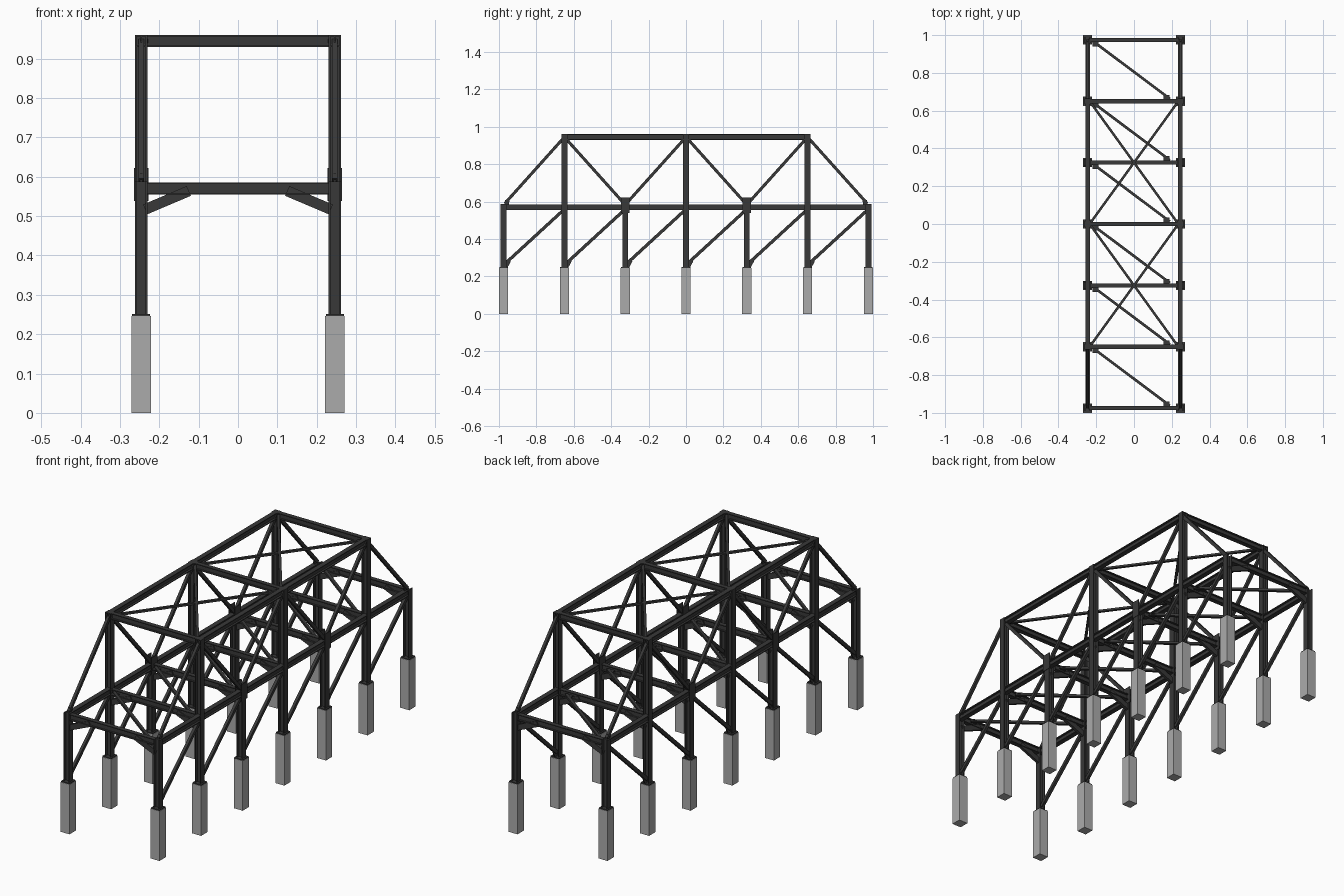
import bpy, bmesh
from mathutils import Vector

cube = bpy.data.objects.get("Cube")
if cube:
    bpy.data.objects.remove(cube, do_unlink=True)


def material(name, value):
    m = bpy.data.materials.new(name)
    m.use_nodes = True
    color = (value, value, value, 1)
    m.diffuse_color = color
    m.node_tree.nodes["Principled BSDF"].inputs["Base Color"].default_value = color
    return m


STEEL = material("dark steel", 0.04)
CONCRETE = material("grey concrete", 0.41)


def box_profile(w, d):
    return [(-w / 2, -d / 2), (w / 2, -d / 2), (w / 2, d / 2), (-w / 2, d / 2)]


def i_profile(w, d, t=0.004):
    # Flanges at both ends of the depth, joined by a thin web
    h, e, k = w / 2, d / 2, t / 2
    f = e - t
    half = [(k, -f), (h, -f), (h, -e), (-h, -e), (-h, -f), (-k, -f)]
    return half + [(-u, -v) for u, v in half]


def build(name, members, profile, depth_axis, mat):
    """Sweep one section along every (start, end) member."""
    bm = bmesh.new()
    for a, b in members:
        a, b = Vector(a), Vector(b)
        along = (b - a).normalized()
        side = along.cross(Vector(depth_axis)).normalized()
        depth = side.cross(along)
        rings = [[bm.verts.new(p + side * u + depth * v) for u, v in profile]
                 for p in (a, b)]
        n = len(profile)
        for i in range(n):
            j = (i + 1) % n
            bm.faces.new((rings[0][i], rings[0][j], rings[1][j], rings[1][i]))
        bm.faces.new(rings[0][::-1])
        bm.faces.new(rings[1])
    bmesh.ops.recalc_face_normals(bm, faces=bm.faces)
    mesh = bpy.data.meshes.new(name)
    bm.to_mesh(mesh)
    bm.free()
    mesh.materials.append(mat)
    obj = bpy.data.objects.new(name, mesh)
    bpy.context.collection.objects.link(obj)
    return obj


X, BAY = 0.246, 0.325
SIDES = (-X, X)
DECK, TOP = 0.57, 0.945
frames = [BAY * i for i in range(-3, 4)]
tall = [-2 * BAY, 0, 2 * BAY]
low = [y for y in frames if y not in tall]
UP, ACROSS = (0, 0, 1), (1, 0, 0)

# Footings and base plates
build("footings", [((x, y, 0), (x, y, 0.246)) for x in SIDES for y in frames],
      box_profile(0.049, 0.049), ACROSS, CONCRETE)
build("base_plates", [((x, y, 0.246), (x, y, 0.251)) for x in SIDES for y in frames],
      box_profile(0.046, 0.046), ACROSS, STEEL)

# Columns: short ones stop at the deck, tall ones carry the upper chord
build("columns", [((x, y, 0.25), (x, y, 0.96 if y in tall else 0.588))
                  for x in SIDES for y in frames],
      i_profile(0.031, 0.031), ACROSS, STEEL)

# Lengthwise beams
build("deck_side_beams", [((x, -3 * BAY, DECK), (x, 3 * BAY, DECK)) for x in SIDES],
      i_profile(0.024, 0.031), UP, STEEL)
build("top_chords", [((x, -2 * BAY - 0.014, TOP), (x, 2 * BAY + 0.014, TOP)) for x in SIDES],
      i_profile(0.024, 0.03), UP, STEEL)

# Crosswise beams
build("deck_cross_beams", [((-0.232, y, DECK), (0.232, y, DECK)) for y in frames],
      i_profile(0.022, 0.031), UP, STEEL)
build("top_cross_beams", [((-0.232, y, TOP), (0.232, y, TOP)) for y in tall],
      i_profile(0.022, 0.03), UP, STEEL)

# Knee braces under the deck
build("knee_braces", [((s * 0.236, y, 0.517), (s * 0.125, y, 0.564))
                      for s in (-1, 1) for y in frames],
      box_profile(0.014, 0.027), UP, STEEL)

# Diagonals in the side walls
build("lower_side_braces", [((x, y + 0.01, 0.27), (x, y + BAY - 0.008, 0.552))
                            for x in SIDES for y in frames[:-1]],
      box_profile(0.014, 0.017), UP, STEEL)
diagonals = [(-2 * BAY, -3 * BAY), (-2 * BAY, -BAY), (0, -BAY),
             (0, BAY), (2 * BAY, BAY), (2 * BAY, 3 * BAY)]
build("truss_diagonals", [((x, a, 0.945), (x, a + (b - a) * 0.98, 0.59))
                          for x in SIDES for a, b in diagonals],
      box_profile(0.014, 0.016), UP, STEEL)

# Flat bracing in the deck and roof planes
build("deck_diagonals", [((-0.22, y + BAY - 0.005, DECK), (0.19, y + 0.013, DECK))
                         for y in frames[:-1]],
      box_profile(0.014, 0.012), UP, STEEL)
build("roof_cross_bracing", [((-s * 0.235, y, TOP), (s * 0.235, y + 2 * BAY, TOP))
                             for s in (-1, 1) for y in (-2 * BAY, 0)],
      box_profile(0.013, 0.01), UP, STEEL)

# Joint plates
build("truss_gussets", [((x + s * 0.0165, y, 0.538), (x + s * 0.0165, y, 0.622))
                        for x in SIDES for y in (-BAY, BAY) for s in (-1, 1)],
      box_profile(0.046, 0.003), ACROSS, STEEL)
build("brace_gussets", [((x, y + 0.012, 0.252), (x, y + 0.03, 0.285))
                        for x in SIDES for y in frames[:-1]],
      box_profile(0.004, 0.02), UP, STEEL)
build("end_gussets", [((x, y * 0.985, 0.58), (x, y * 0.98, 0.606))
                      for x in SIDES for y in (frames[0], frames[-1])],
      box_profile(0.024, 0.006), ACROSS, STEEL)
build("deck_gussets", [((x, y, DECK - 0.002), (x, y, DECK + 0.002))
                       for f in frames[:-1]
                       for x, y in ((0.172, f + 0.02), (-0.205, f + BAY - 0.02))],
      box_profile(0.028, 0.032), ACROSS, STEEL)
